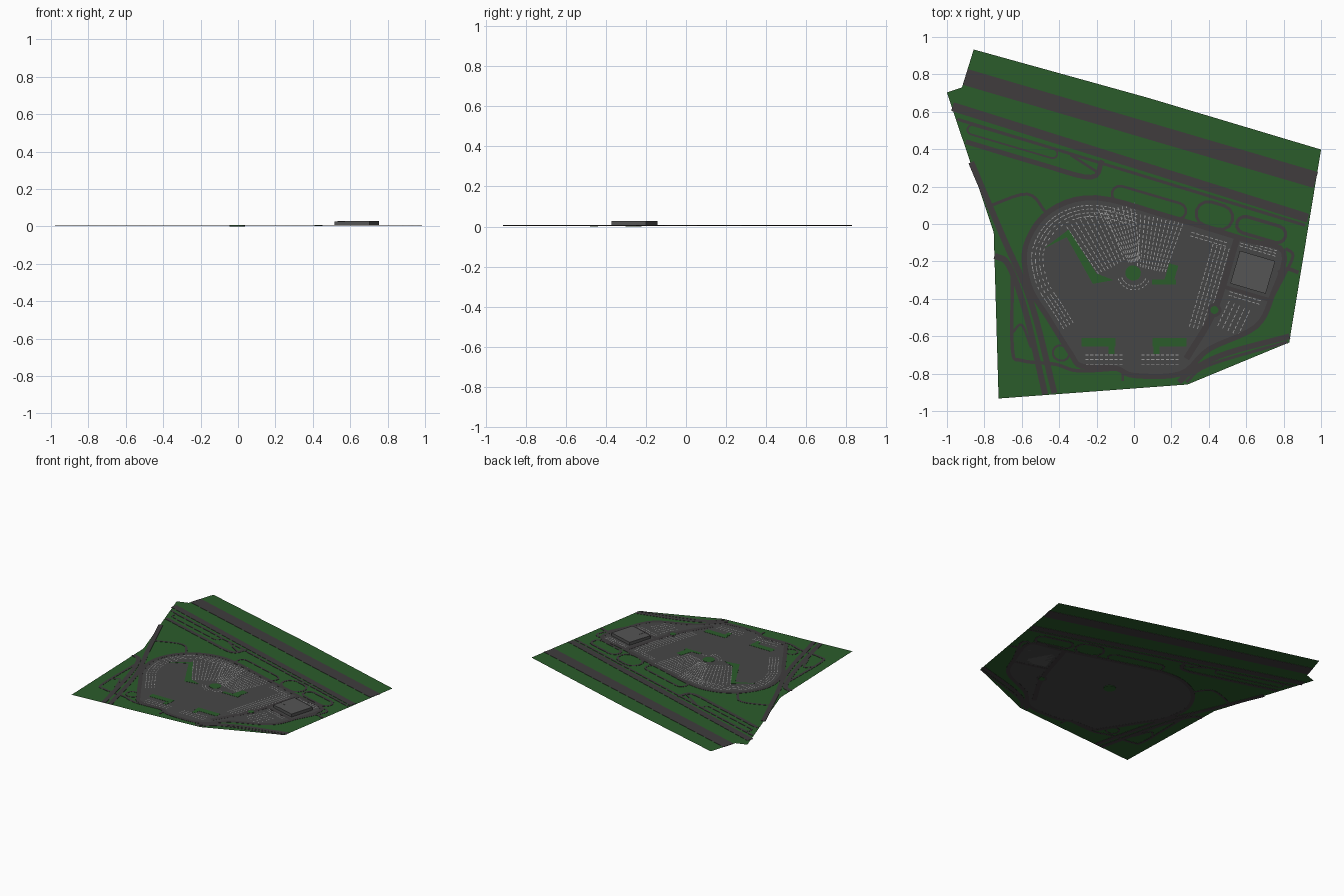
import bpy, bmesh, math
from mathutils import Vector

if "Cube" in bpy.data.objects:
    bpy.data.objects.remove(bpy.data.objects["Cube"])

TILT = -16.4  # direction of the northern highways, in degrees


def mat(name, r, g, b):
    m = bpy.data.materials.new(name)
    m.diffuse_color = (r, g, b, 1)
    m.use_nodes = True
    m.node_tree.nodes["Principled BSDF"].inputs["Base Color"].default_value = m.diffuse_color
    return m


GRASS = mat("grass_green", 0.024, 0.107, 0.024)
ROAD = mat("road_grey", 0.05, 0.045, 0.047)
LOT = mat("lot_grey", 0.062, 0.062, 0.062)
PAINT = mat("paint_grey", 0.33, 0.33, 0.33)
WALL = mat("building_grey", 0.09, 0.09, 0.09)


def finish(name, bm, material):
    me = bpy.data.meshes.new(name)
    bm.to_mesh(me)
    bm.free()
    me.materials.append(material)
    ob = bpy.data.objects.new(name, me)
    bpy.context.collection.objects.link(ob)
    return ob


def thicken(bm, h):
    ext = bmesh.ops.extrude_face_region(bm, geom=bm.faces[:])
    vs = [g for g in ext["geom"] if isinstance(g, bmesh.types.BMVert)]
    bmesh.ops.translate(bm, verts=vs, vec=(0, 0, h))
    bmesh.ops.recalc_face_normals(bm, faces=bm.faces[:])


def slab(name, outline, z0, z1, material):
    bm = bmesh.new()
    f = bm.faces.new([bm.verts.new((x, y, z0)) for x, y in outline])
    f.normal_update()
    if f.normal.z < 0:
        f.normal_flip()
    if z1 > z0:
        thicken(bm, z1 - z0)
    bmesh.ops.triangulate(bm, faces=bm.faces[:])
    return finish(name, bm, material)


def turn(x, y, deg):
    a = math.radians(deg)
    return Vector((x * math.cos(a) - y * math.sin(a), x * math.sin(a) + y * math.cos(a)))


def rect(x, y, l, w, deg=0):
    return [Vector((x, y)) + turn(i * l / 2, j * w / 2, deg)
            for i, j in ((-1, -1), (1, -1), (1, 1), (-1, 1))]


def pill(x, y, l, w, deg=TILT, n=6):
    # rounded loop: two half circles joined by straights
    pts = []
    for side in (1, -1):
        for i in range(n + 1):
            a = math.pi * (i / n - 0.5)
            pts.append(Vector((x, y)) + side * turn((l - w) / 2 + w / 2 * math.cos(a),
                                                    w / 2 * math.sin(a), deg))
    return pts


def smooth_path(pts, closed=False, n=5):
    p = [Vector(q) for q in pts]
    p = [p[-1]] + p + p[:2] if closed else [2 * p[0] - p[1]] + p + [2 * p[-1] - p[-2]]
    out = []
    for a, b, c, d in zip(p, p[1:], p[2:], p[3:]):
        for t in (k / n for k in range(n)):
            out.append(0.5 * (2 * b + (c - a) * t + (2 * a - 5 * b + 4 * c - d) * t * t
                              + (3 * b - a - 3 * c + d) * t ** 3))
    return out if closed else out + [p[-2]]


def offset(path, d, closed=False):
    n, out = len(path), []
    for i, p in enumerate(path):
        a = path[i - 1] if (i or closed) else p
        b = path[(i + 1) % n] if (i < n - 1 or closed) else p
        t = (b - a).normalized()
        out.append(Vector((p.x + d * t.y, p.y - d * t.x)))
    return out


def ribbon(name, path, w, closed=False):
    bm = bmesh.new()
    left, right = ([bm.verts.new((p.x, p.y, .0034)) for p in offset(path, d, closed)]
                   for d in (-w / 2, w / 2))
    n = len(path)
    for i in range(n if closed else n - 1):
        j = (i + 1) % n
        bm.faces.new((left[i], right[i], right[j], left[j]))
    thicken(bm, .0032)
    return finish(name, bm, ROAD)


def road(name, w, *pts):
    return ribbon(name, smooth_path(pts), w)


# Lawn sheet with the site outline
slab("lawn", [(-.857, .933), (.07, .676), (1, .398), (.83, -.633), (.286, -.858), (-.724, -.933),
              (-.75, -.045), (-1, .703), (-.92, .73)], .005, .005, GRASS)

# Perimeter road; the parking ground fills it
ring = smooth_path([(-.34, -.69), (-.46, -.5), (-.56, -.33), (-.58, -.12), (-.45, .07), (-.2, .14),
                    (.2, .035), (.6, -.085), (.8, -.15), (.74, -.38), (.65, -.55), (.4, -.67),
                    (.25, -.8), (0, -.81), (-.1, -.77), (-.28, -.76)], True)
slab("parking_ground", ring, .004, .006, LOT)
ribbon("perimeter_road", ring, .028, True)

# Northern highways and frontage road, all nearly parallel: y = c + slope * x
for name, c, slope, x0, x1, w in (("north_highway", .521, -.294, -.902, .971, .088),
                                  ("second_highway", .323, -.314, -.97, .93, .048),
                                  ("frontage_road", .272, -.305, -.945, .915, .016)):
    road(name, w, (x0, c + slope * x0), (x1, c + slope * x1))

# Ramps and side roads
road("frontage_ramp", .026, (-.9, .44), (-.5, .32), (-.23, .25), (-.17, .34))
road("frontage_cross", .014, (-.34, .37), (-.2, .28))
road("west_highway", .032, (-.87, .33), (-.7, -.07), (-.55, -.42), (-.425, -.905))
road("west_highway_branch", .032, (-.745, -.17), (-.67, -.22), (-.58, -.47), (-.475, -.91))
road("west_ramp", .016, (-.79, .09), (-.57, .16), (-.47, .06))
road("south_west_loop", .018, (-.65, -.27), (-.65, -.67), (-.6, -.73), (-.42, -.75), (-.3, -.785),
     (-.08, -.775))
road("south_west_spur", .014, (-.65, -.58), (-.6, -.54), (-.55, -.66))
road("south_gate", .014, (-.06, -.78), (-.06, -.84))
road("south_highway", .03, (.24, -.845), (.33, -.77), (.5, -.69), (.832, -.6))
road("south_highway_lane", .016, (.28, -.845), (.4, -.755), (.82, -.63))
road("boulevard", .034, (.55, -.08), (.43, -.46), (.28, -.72))
road("building_road", .02, (.48, -.335), (.72, -.405))
road("east_exit", .02, (.77, -.26), (.82, -.24), (.88, -.26))
road("east_bypass", .016, (.72, -.43), (.8, -.28), (.85, -.17), (.81, -.13))

# Rounded loops among the lawns
for name, w, loop in (("oval_loop", .014, pill(.08, .115, .41, .085)),
                      ("gate_loop", .016, pill(.43, .045, .2, .13)),
                      ("east_loop", .018, pill(.68, -.03, .27, .09)),
                      ("west_oval", .01, pill(-.65, .44, .5, .05)),
                      ("corner_loop", .012, pill(-.39, -.69, .09, .08)),
                      ("roundabout_road", .016, pill(.43, -.46, .06, .058))):
    ribbon(name, loop, w, True)

# Planted islands inside the parking ground
slab("west_planting", [(-.48, -.13), (-.35, -.03), (-.2, -.265), (-.11, -.3), (-.22, -.32),
                       (-.36, -.07)], .005, .0072, GRASS)
slab("east_planting", rect(.2, -.26, .05, .09, TILT), .005, .0072, GRASS)
slab("east_hedge", rect(.16, -.31, .13, .025), .005, .0072, GRASS)
for s, side in ((-1, "west"), (1, "east")):
    slab(f"south_{side}_planting", rect(s * .19, -.632, .18, .045), .005, .0072, GRASS)
    slab(f"south_{side}_bed", rect(s * .12, -.675, .03, .04), .005, .0072, GRASS)
slab("plaza_island", pill(-.005, -.262, .085, .08), 0, .0074, GRASS)
slab("roundabout_island", pill(.43, -.46, .043, .042), .001, .0074, GRASS)

# Painted stall stripes, laid as dashed rows
paint = bmesh.new()


def dash_row(a, b, size=.017, gap=.009, w=.0042):
    t = (b - a).normalized()
    s = Vector((-t.y, t.x)) * w / 2
    d = 0
    while d + size <= (b - a).length:
        p, q = a + t * d, a + t * (d + size)
        paint.faces.new([paint.verts.new((v.x, v.y, .0063)) for v in (p - s, q - s, q + s, p + s)])
        d += size + gap


def block(x, y, l, w, deg, rows, taper=1):
    for i in range(rows):
        v = w * (i / (rows - 1) - .5)
        dash_row(Vector((x, y)) + turn(-l / 2, v, deg), Vector((x, y)) + turn(l / 2, v * taper, deg))


block(-.19, -.1, .31, .22, -62, 9, .7)      # fan, west
block(-.04, -.06, .31, .18, -73, 9, .3)     # fan, middle
block(.12, -.11, .28, .23, -102, 11, .65)   # fan, east
block(.4, -.35, .48, .09, -106, 5)          # east strip
block(.41, -.085, .22, .02, TILT, 2)        # north-east rows
block(.665, -.13, .2, .03, TILT, 3)         # north of building
block(.6, -.398, .19, .02, TILT, 2)         # south of building
block(.53, -.51, .16, .12, -115, 5)         # south-east corner
for s in (-1, 1):
    block(s * .15, -.725, .22, .05, 0, 3)   # south strips
for k in range(2, 6):                       # rows following the western bend
    row = offset(ring[3:29], .02 * k)
    for p, q in zip(row, row[1:]):
        dash_row(p, q, .014)
for r in (.07, .09):                        # plaza arcs
    arc = [Vector((0, -.262)) + turn(r, 0, 200 + 14 * i) for i in range(11)]
    for p, q in zip(arc, arc[1:]):
        dash_row(p, q, .011)
finish("stall_stripes", paint, PAINT)

# Flat-roofed building with a lower annex in its south-west corner
for name, u, v, l, w, top in (("building_hall", 0, .03, .197, .122, .028),
                              ("building_wing", .03, -.061, .137, .06, .028),
                              ("building_annex", -.0685, -.061, .06, .06, .0265)):
    c = Vector((.635, -.258)) + turn(u, v, TILT)
    slab(name, rect(c.x, c.y, l, w, TILT), .004, top, WALL)
